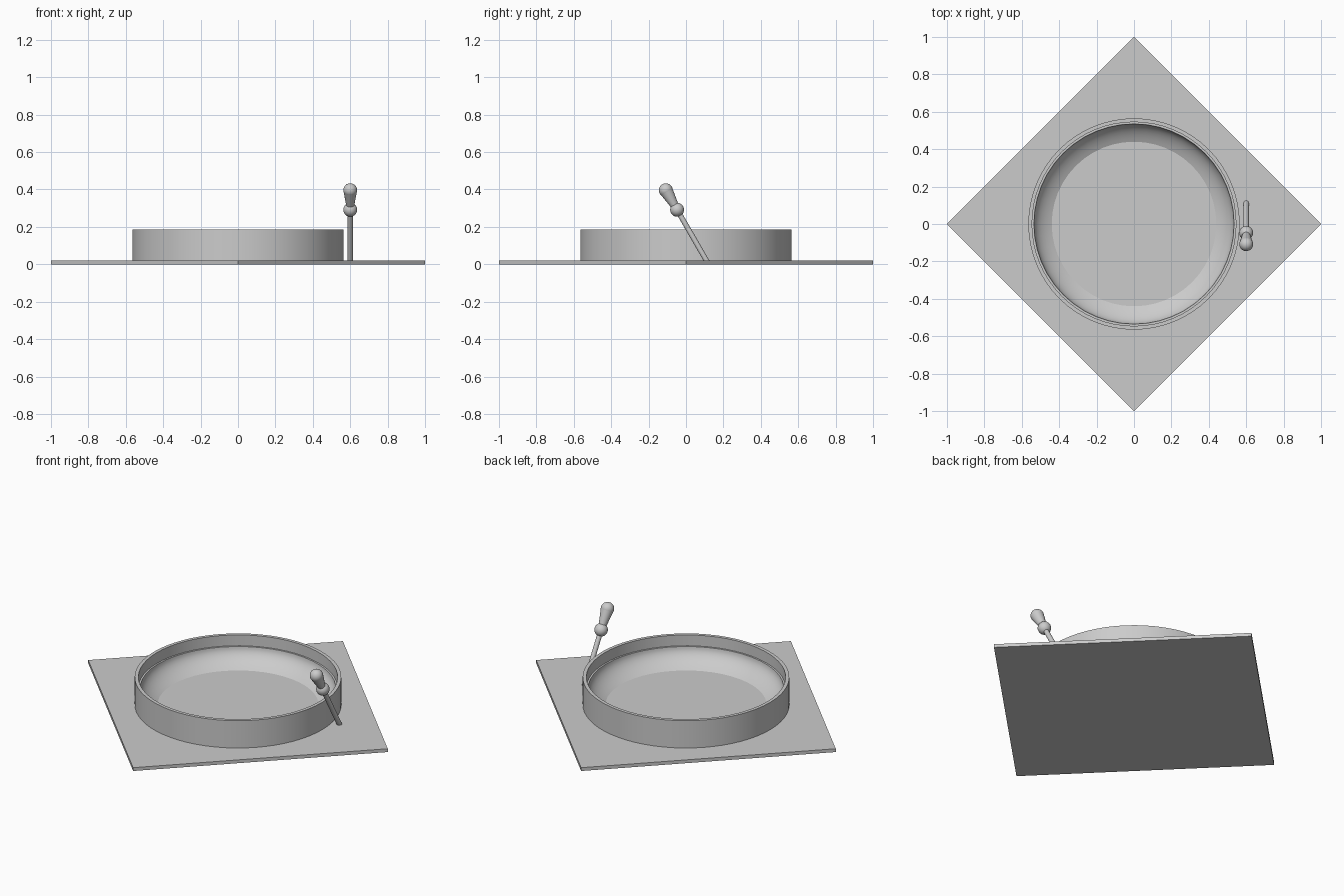
import bpy, bmesh
from math import sin, cos, pi, radians, sqrt
from mathutils import Vector, Matrix

cube = bpy.data.objects.get("Cube")
if cube:
    bpy.data.objects.remove(cube, do_unlink=True)

grey = bpy.data.materials.new("plain_grey")
grey.use_nodes = True
grey.diffuse_color = (0.6, 0.6, 0.6, 1)
grey.node_tree.nodes["Principled BSDF"].inputs["Base Color"].default_value = (0.6, 0.6, 0.6, 1)


def finish(name, bm, matrix=Matrix()):
    """Turn a bmesh into a named, edge-preserving smooth object."""
    bmesh.ops.recalc_face_normals(bm, faces=bm.faces)
    mesh = bpy.data.meshes.new(name)
    bm.to_mesh(mesh)
    bm.free()
    mesh.materials.append(grey)
    obj = bpy.data.objects.new(name, mesh)
    obj.matrix_world = matrix
    bpy.context.collection.objects.link(obj)
    bpy.ops.object.select_all(action="DESELECT")
    obj.select_set(True)
    bpy.context.view_layer.objects.active = obj
    bpy.ops.object.shade_smooth_by_angle(angle=radians(35))
    return obj


def lathe_ring(name, profile, sides):
    """Revolve a closed (radius, height) outline about z."""
    bm = bmesh.new()
    rings = []
    for i in range(sides):
        a = 2 * pi * i / sides
        rings.append([bm.verts.new((r * cos(a), r * sin(a), z)) for r, z in profile])
    n = len(profile)
    for i in range(sides):
        here, there = rings[i], rings[(i + 1) % sides]
        for j in range(n):
            k = (j + 1) % n
            bm.faces.new((here[j], there[j], there[k], here[k]))
    return finish(name, bm)


# Thin square base, turned so its corners lie on the axes
TOP = 0.02
bm = bmesh.new()
bmesh.ops.create_cube(bm, size=1)
bmesh.ops.scale(bm, vec=(sqrt(2), sqrt(2), TOP), verts=bm.verts)
finish("base_plate", bm, Matrix.Translation((0, 0, TOP / 2)) @ Matrix.Rotation(pi / 4, 4, "Z"))

# Upright round wall
lathe_ring("outer_wall", [(0.565, 0.015), (0.565, 0.185), (0.545, 0.185), (0.545, 0.015)], 64)

# Concave bowl side with a narrow lip, running down into the base
arc = [radians(36 * i / 8) for i in range(9)]
bowl = [(0.535 * cos(a), 0.12 - 0.176 * sin(a)) for a in arc]
lathe_ring("bowl", [(0.55, 0.015), (0.55, 0.12)] + bowl, 48)

# Leaning lever, built upright and tipped towards the front
lean = Matrix.Translation((0.6, 0.115, 0.01)) @ Matrix.Rotation(radians(30), 4, "X")


def lever_tube(name, low, high, r1, r2):
    bm = bmesh.new()
    bmesh.ops.create_cone(bm, cap_ends=True, segments=24, radius1=r1, radius2=r2, depth=high - low)
    finish(name, bm, lean @ Matrix.Translation((0, 0, (low + high) / 2)))


def lever_ball(name, height):
    bm = bmesh.new()
    bmesh.ops.create_uvsphere(bm, u_segments=24, v_segments=16, radius=0.037)
    finish(name, bm, lean @ Matrix.Translation((0, 0, height)))


lever_tube("lever_rod", 0, 0.33, 0.014, 0.014)
lever_ball("lever_collar", 0.325)
lever_tube("lever_grip", 0.33, 0.44, 0.018, 0.036)
lever_ball("lever_knob", 0.446)
